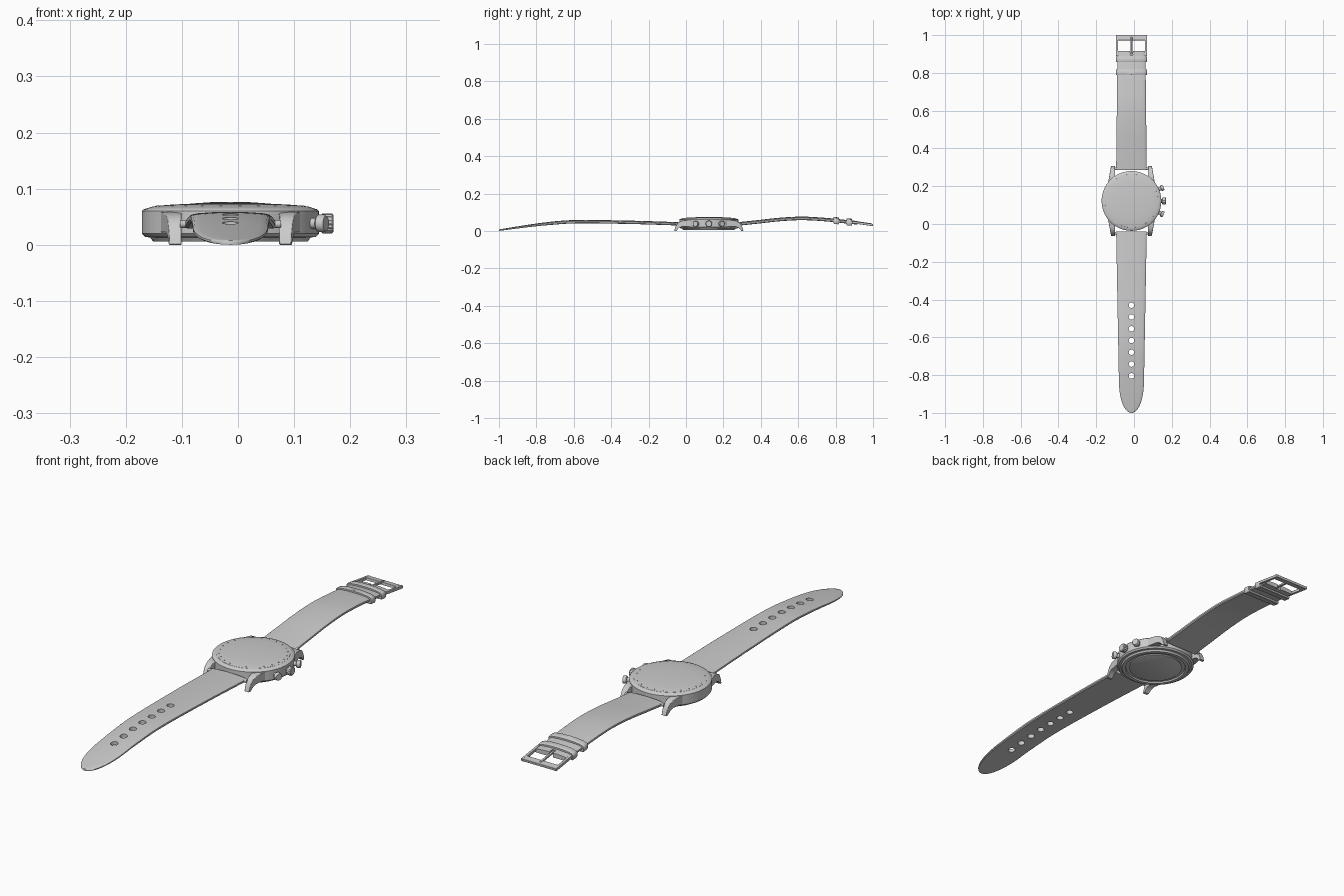
import bpy, bmesh, math
from mathutils import Vector, Matrix

if "Cube" in bpy.data.objects:
    bpy.data.objects.remove(bpy.data.objects["Cube"])

CX, CY = -0.0135, 0.122          # centre of the watch case
grey = bpy.data.materials.new("plain grey")
grey.diffuse_color = (0.6, 0.6, 0.6, 1)
grey.use_nodes = True
grey.node_tree.nodes["Principled BSDF"].inputs["Base Color"].default_value = grey.diffuse_color


def finish(bm, name):
    bmesh.ops.recalc_face_normals(bm, faces=bm.faces)
    me = bpy.data.meshes.new(name)
    bm.to_mesh(me)
    bm.free()
    ob = bpy.data.objects.new(name, me)
    me.materials.append(grey)
    bpy.context.collection.objects.link(ob)
    return ob


def skin(bm, rings):
    """Join closed rings of points into a capped tube."""
    vs = [[bm.verts.new(p) for p in r] for r in rings]
    n = len(vs[0])
    for a, b in zip(vs, vs[1:]):
        for i in range(n):
            bm.faces.new((a[i], a[(i + 1) % n], b[(i + 1) % n], b[i]))
    bm.faces.new(vs[0][::-1])
    bm.faces.new(vs[-1])


def lathe(name, profile, origin, direction=(0, 0, 1), n=32, ridge=0.0):
    """Turn (radius, height) points about an axis; ridge makes a knurled edge."""
    rot = Vector((0, 0, 1)).rotation_difference(Vector(direction)).to_matrix()
    rings = []
    for r, t in profile:
        ring = []
        for i in range(n):
            a = 2 * math.pi * i / n
            rr = r * (1 - ridge * (i // 2 % 2))
            ring.append(Vector(origin) + rot @ Vector((rr * math.cos(a), rr * math.sin(a), t)))
        rings.append(ring)
    bm = bmesh.new()
    skin(bm, rings)
    return finish(bm, name)


def box(bm, lo, hi):
    c = [(a + b) / 2 for a, b in zip(lo, hi)]
    s = [b - a for a, b in zip(lo, hi)]
    bmesh.ops.create_cube(bm, size=1, matrix=Matrix.Translation(c) @ Matrix.Diagonal((*s, 1)))


def curve(keys, y):
    """Smooth interpolation through (y, value) keys."""
    m = []
    for i in range(len(keys)):
        a, b = keys[max(i - 1, 0)], keys[min(i + 1, len(keys) - 1)]
        m.append((b[1] - a[1]) / (b[0] - a[0]))
    i = 0
    while i < len(keys) - 2 and y > keys[i + 1][0]:
        i += 1
    (y0, v0), (y1, v1) = keys[i], keys[i + 1]
    h = y1 - y0
    t = (y - y0) / h
    return ((2*t**3 - 3*t*t + 1) * v0 + (t**3 - 2*t*t + t) * h * m[i]
            + (3*t*t - 2*t**3) * v1 + (t**3 - t*t) * h * m[i + 1])


HALF = [(0.95, -0.5), (1, -0.3), (1, 0.08), (0.95, 0.25), (0.8, 0.37), (0.4, 0.48)]
SECTION = HALF + [(0, 0.5)] + [(-u, v) for u, v in reversed(HALF)]


def sweep(name, ys, width, height, thick):
    bm = bmesh.new()
    skin(bm, [[(CX + u * width(y), y, height(y) + v * thick(y)) for u, v in SECTION] for y in ys])
    return finish(bm, name)


def cut(ob, cutter):
    cutter.hide_render = True
    mod = ob.modifiers.new("cut", "BOOLEAN")
    mod.operation, mod.solver, mod.object = "DIFFERENCE", "EXACT", cutter
    dg = bpy.context.evaluated_depsgraph_get()
    me = bpy.data.meshes.new_from_object(ob.evaluated_get(dg))
    ob.modifiers.clear()
    ob.data = me
    bpy.data.objects.remove(cutter)


# Case body with bezel, stepped back and domed glass
lathe("case", [(0.001, 0.012), (0.122, 0.012), (0.124, 0.006), (0.138, 0.006), (0.143, 0.013),
               (0.152, 0.014), (0.158, 0.020), (0.158, 0.060), (0.155, 0.063),
               (0.142, 0.067)], (CX, CY, 0), n=96)
lathe("case_back", [(0.108, 0.013), (0.108, 0.0075), (0.105, 0.006), (0.001, 0.006)],
      (CX, CY, 0), n=96)
lathe("glass", [(0.142, 0.064), (0.141, 0.0675), (0.13, 0.0695), (0.105, 0.0715),
                (0.07, 0.0732), (0.035, 0.0742), (0.001, 0.0745)], (CX, CY, 0), n=96)

# Small dots around the rim
for i in range(24):
    a = 2 * math.pi * (i + 0.5) / 24
    lathe("rim_dot", [(0.0024, 0.066), (0.0024, 0.0702)],
          (CX + 0.131 * math.cos(a), CY + 0.131 * math.sin(a), 0), n=8)

# Four curved lugs
LUG = [(0.06, 0.058), (0.12, 0.058), (0.147, 0.054), (0.165, 0.044), (0.177, 0.026), (0.185, 0.0),
       (0.174, 0.0), (0.162, 0.014), (0.145, 0.022), (0.06, 0.022)]
for sx in (-1, 1):
    for sy in (-1, 1):
        bm = bmesh.new()
        skin(bm, [[(CX + sx * 0.087, CY + sy * d, z) for d, z in LUG],
                  [(CX + sx * (0.108 + (0.185 - d) * 0.18), CY + sy * d, z) for d, z in LUG]])
        ob = finish(bm, "lug")
        bev = ob.modifiers.new("bevel", "BEVEL")
        bev.width, bev.segments, bev.limit_method = 0.0015, 2, "ANGLE"
        bev.angle_limit = math.radians(50)

# Spring pins between the lugs
for y in (CY - 0.171, CY + 0.171):
    lathe("strap_pin", [(0.007, -0.09), (0.007, 0.09)], (CX, y, 0.037), (1, 0, 0), 16)

# Crown and two push buttons
lathe("crown_stem", [(0.010, 0.15), (0.010, 0.166)], (CX, CY, 0.038), (1, 0, 0))
lathe("crown", [(0.015, 0.162), (0.018, 0.164), (0.018, 0.181), (0.015, 0.1835)],
      (CX, CY, 0.038), (1, 0, 0), 64, 0.07)
for s in (-1, 1):
    a = s * math.radians(23)
    d = (math.cos(a), math.sin(a), 0)
    lathe("button_stem", [(0.0095, 0.15), (0.0095, 0.172)], (CX, CY, 0.038), d)
    lathe("push_button", [(0.014, 0.169), (0.0155, 0.171), (0.0155, 0.182), (0.0135, 0.185)],
          (CX, CY, 0.038), d)

# Long strap half with rounded tip and holes
LOW = [(-1, 0.004), (-0.87, 0.023), (-0.75, 0.038), (-0.6, 0.049), (-0.3, 0.046), (-0.04, 0.038)]


def low_width(y):
    w = 0.081 - 0.014 * min(1, (-0.04 - y) / 0.76)
    t = max(0, (-0.8 - y) / 0.2)
    return w * math.sqrt(max(0.002, 1 - t ** 2.5))


ys = [-1 + 0.2 * (i / 20) ** 2 for i in range(20)] + [-0.8 + 0.76 * i / 40 for i in range(41)]
long_strap = sweep("long_strap", ys, low_width, lambda y: curve(LOW, y),
                   lambda y: 0.018 - 0.010 * max(0, (-0.7 - y) / 0.3))
for i in range(7):
    cut(long_strap, lathe("hole_cutter", [(0.0145, -0.1), (0.0145, 0.2)],
                          (CX, -0.43 - 0.0623 * i, 0), n=20))

# Short strap half with a slot for the prong
UP = [(0.285, 0.038), (0.38, 0.048), (0.5, 0.061), (0.62, 0.067), (0.74, 0.061),
      (0.85, 0.050), (0.93, 0.042)]


def up_height(y):
    return curve(UP, y)


short_strap = sweep("short_strap", [0.285 + 0.632 * i / 44 for i in range(45)],
                    lambda y: 0.081 - 0.007 * (y - 0.285) / 0.63, up_height, lambda y: 0.019)
bm = bmesh.new()
box(bm, (CX - 0.008, 0.896, 0), (CX + 0.008, 0.95, 0.1))
cut(short_strap, finish(bm, "slot_cutter"))

# Two strap keepers
for y in (0.788, 0.858):
    sweep("strap_keeper", [y, y + 0.003, y + 0.027, y + 0.030],
          lambda v, y=y: 0.083 if abs(v - y - 0.015) < 0.013 else 0.081, up_height,
          lambda v, y=y: 0.037 if abs(v - y - 0.015) < 0.013 else 0.033)

# Buckle frame, hinge bar and prong, tilted along the strap
bm = bmesh.new()
for s in (-1, 1):
    box(bm, (min(s * 0.071, s * 0.082), 0, -0.006), (max(s * 0.071, s * 0.082), 0.112, 0.006))
box(bm, (-0.0815, 0.084, -0.0055), (0.0815, 0.1115, 0.0055))
box(bm, (-0.075, 0.008, -0.005), (0.075, 0.018, 0.005))
box(bm, (-0.0045, 0.008, 0.0), (0.0045, 0.100, 0.008))
bmesh.ops.transform(bm, verts=bm.verts, matrix=Matrix.Translation((CX, 0.889, 0.047))
                    @ Matrix.Rotation(math.radians(-8), 4, "X"))
buckle = finish(bm, "buckle")
bev = buckle.modifiers.new("bevel", "BEVEL")
bev.width, bev.segments = 0.0015, 2

# Smooth shading with sharp edges kept
for ob in bpy.context.scene.objects:
    ob.select_set(True)
    bpy.context.view_layer.objects.active = ob
bpy.ops.object.shade_smooth_by_angle(angle=math.radians(35))
